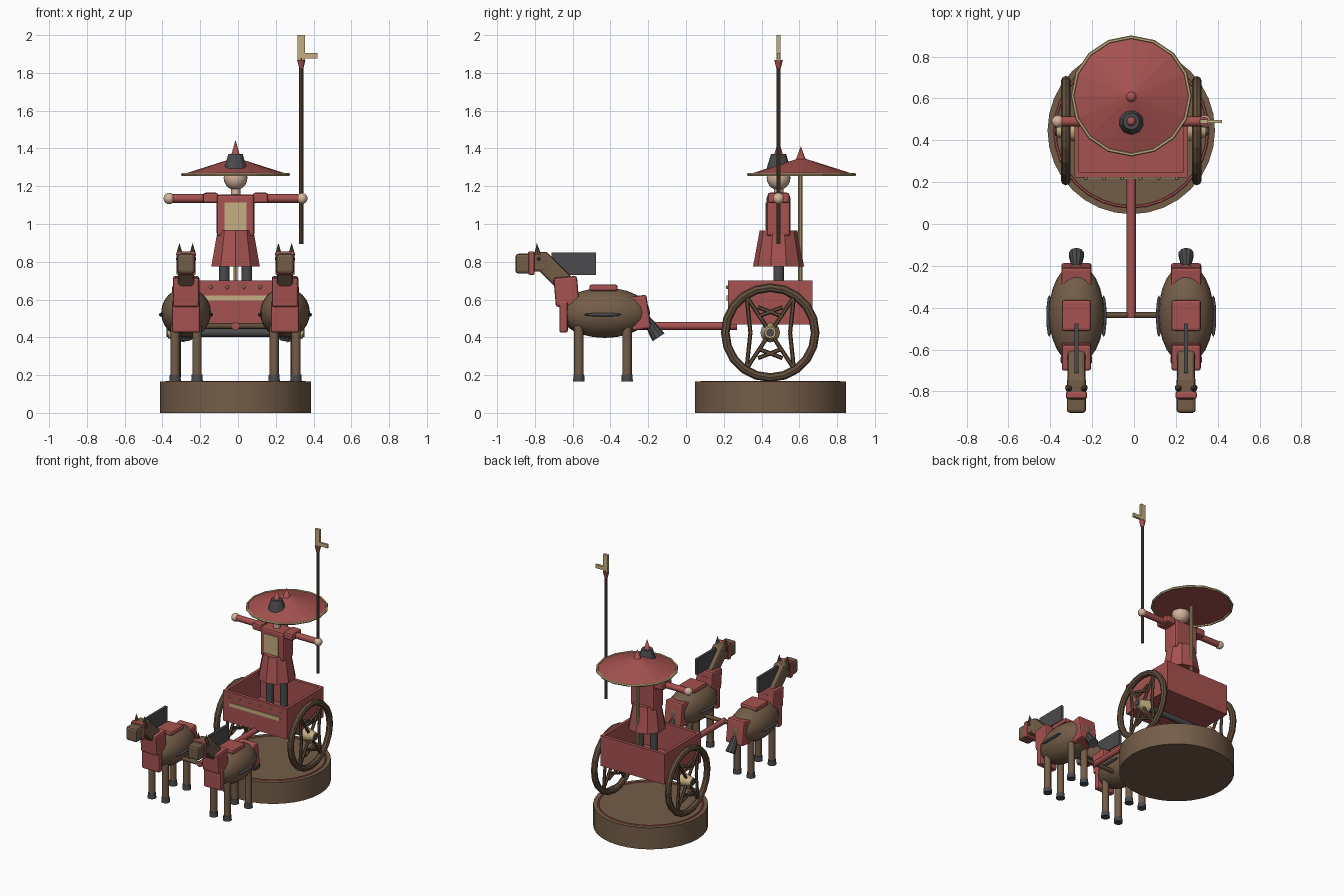
import bpy, math
from mathutils import Vector

if "Cube" in bpy.data.objects:
    bpy.data.objects.remove(bpy.data.objects["Cube"])

CX = -0.013   # centre line of the chariot


def mat(name, c):
    m = bpy.data.materials.new(name)
    m.diffuse_color = (*c, 1)
    m.use_nodes = True
    m.node_tree.nodes["Principled BSDF"].inputs["Base Color"].default_value = m.diffuse_color
    return m


RED = mat("lacquer_red", (0.38, 0.085, 0.08))
BROWN = mat("hide_brown", (0.175, 0.11, 0.066))
WOOD = mat("dark_wood", (0.125, 0.078, 0.045))
GOLD = mat("pale_gold", (0.56, 0.42, 0.22))
GREY = mat("charcoal", (0.07, 0.07, 0.075))
SKIN = mat("skin", (0.66, 0.45, 0.33))


def finish(name, m, smooth=True):
    o = bpy.context.object
    o.name = name
    o.data.materials.append(m)
    if smooth:
        bpy.ops.object.shade_smooth_by_angle(angle=math.radians(35))
    return o


def box(name, m, c, size, rx=0.0, bevel=0.0):
    bpy.ops.mesh.primitive_cube_add(size=1, location=(c[0] + CX, c[1], c[2]), rotation=(rx, 0, 0))
    o = bpy.context.object
    o.scale = size
    bpy.ops.object.transform_apply(location=False, rotation=False, scale=True)
    if bevel:
        b = o.modifiers.new("bevel", 'BEVEL')
        b.width, b.segments = bevel, 2
    return finish(name, m, False)


def rod(name, m, a, b, r1, r2=None, n=12, smooth=True):
    """Cylinder or cone running from a to b."""
    a, b = Vector(a), Vector(b)
    d = b - a
    mid = (a + b) / 2 + Vector((CX, 0, 0))
    bpy.ops.mesh.primitive_cone_add(vertices=n, radius1=r1, radius2=r1 if r2 is None else r2,
                                    depth=d.length, location=mid,
                                    rotation=d.to_track_quat('Z', 'Y').to_euler())
    return finish(name, m, smooth)


def ball(name, m, c, s, seg=20):
    bpy.ops.mesh.primitive_uv_sphere_add(segments=seg, ring_count=seg // 2, radius=1,
                                         location=(c[0] + CX, c[1], c[2]))
    bpy.context.object.scale = s
    return finish(name, m)


def ring(name, m, c, R, r, rot=(0, 0, 0), n=16, k=6):
    bpy.ops.mesh.primitive_torus_add(major_radius=R, minor_radius=r, major_segments=n, minor_segments=k,
                                     location=(c[0] + CX, c[1], c[2]), rotation=rot)
    return finish(name, m, False)


# Round plinth with red trim
rod("plinth", BROWN, (0, 0.447, 0), (0, 0.447, 0.165), 0.4, n=32)
ring("plinth_trim", RED, (0, 0.447, 0.163), 0.365, 0.008, n=32)

# Open chariot box
YC, AX = 0.446, 0.425
box("box_floor", RED, (0, YC, 0.48), (0.54, 0.445, 0.026))
for y, n in ((0.235, "front_wall"), (0.658, "back_wall")):
    box(n, RED, (0, y, 0.584), (0.54, 0.025, 0.232))
for s in (-1, 1):
    box("side_wall", RED, (s * 0.26, YC, 0.584), (0.022, 0.445, 0.232))
box("front_band", GOLD, (0, 0.22, 0.608), (0.43, 0.01, 0.028))
for i in range(6):
    ball("stud", GOLD, ((i - 2.5) * 0.087, 0.22, 0.665), (0.01, 0.01, 0.01), 8)

# Axle and wheels
rod("axle", GREY, (-0.365, YC, AX), (0.365, YC, AX), 0.022)
for s in (-1, 1):
    x = s * 0.313
    ring("wheel_rim", WOOD, (x, YC, AX), 0.238, 0.023, (0, math.pi / 2, 0), 20, 8)
    rod("hub", GOLD, (s * 0.27, YC, AX), (s * 0.358, YC, AX), 0.052, 0.03)
    # crossed spokes, as (y, z) offsets from the hub
    for u in (-1, 1):
        for v in (-1, 1):
            for p, q in (((0, 0), (0.125, 0.19)), ((0.105, 0), (0.125, 0.19)), ((-0.065, 0.085), (0.065, 0.135))):
                rod("spoke", WOOD, (x, YC + u * p[0], AX + v * p[1]),
                    (x, YC + u * q[0], AX + v * q[1]), 0.011, n=6)

# Draught pole and yoke
rod("draught_pole", RED, (0, -0.45, 0.46), (0, 0.27, 0.46), 0.022)
rod("yoke", WOOD, (-0.26, -0.435, 0.46), (0.26, -0.435, 0.46), 0.015)


def horse(x):
    ball("horse_body", BROWN, (x, -0.43, 0.53), (0.132, 0.24, 0.133), 24)
    for s in (-1, 1):
        for y in (-0.567, -0.312):
            rod("horse_leg", BROWN, (x + s * 0.058, y, 0.19), (x + s * 0.058, y, 0.5), 0.025)
            rod("hoof", GREY, (x + s * 0.058, y, 0.165), (x + s * 0.058, y, 0.203), 0.031, 0.028)
        ball("flank_strap", GREY, (x + s * 0.13, -0.44, 0.52), (0.014, 0.1, 0.01), 12)
        rod("ear", WOOD, (x + s * 0.035, -0.785, 0.835), (x + s * 0.035, -0.79, 0.9), 0.019, 0, n=8)
        ball("eye", GREY, (x + s * 0.046, -0.78, 0.815), (0.008, 0.01, 0.01), 8)
    # neck, head and mane
    box("horse_neck", BROWN, (x, -0.69, 0.735), (0.085, 0.10, 0.25), math.radians(45), 0.015)
    box("horse_head", BROWN, (x, -0.785, 0.80), (0.09, 0.11, 0.105), 0, 0.015)
    box("muzzle", BROWN, (x, -0.86, 0.79), (0.092, 0.085, 0.105), 0, 0.015)
    box("bridle", RED, (x, -0.818, 0.793), (0.102, 0.033, 0.125), 0, 0.008)
    box("mane", GREY, (x, -0.594, 0.79), (0.02, 0.235, 0.118))
    # harness
    box("collar", RED, (x, -0.633, 0.643), (0.14, 0.125, 0.155), math.radians(5), 0.012)
    box("breast_plate", RED, (x, -0.648, 0.51), (0.15, 0.045, 0.17), 0, 0.012)
    box("saddle", RED, (x, -0.437, 0.662), (0.14, 0.15, 0.036), 0, 0.012)
    box("rump_cover", RED, (x, -0.247, 0.53), (0.145, 0.10, 0.18), math.radians(8), 0.012)
    rod("tail", GREY, (x, -0.225, 0.52), (x, -0.145, 0.40), 0.018, 0.038, n=10)


for s in (-1, 1):
    horse(s * 0.262)

# Driver
DY = 0.49
for s in (-1, 1):
    rod("driver_leg", GREY, (s * 0.06, DY, 0.49), (s * 0.06, DY, 0.82), 0.028)
    box("shoulder_pad", RED, (s * 0.132, DY, 1.138), (0.08, 0.115, 0.055), 0, 0.012)
    rod("arm", RED, (s * 0.09, DY, 1.135), (s * 0.335, DY, 1.135), 0.023)
    ball("hand", SKIN, (s * 0.351, DY, 1.135), (0.03, 0.03, 0.03), 16)
rod("robe_skirt", RED, (0, DY, 0.775), (0, DY, 0.965), 0.135, 0.1, n=10, smooth=False)
box("torso", RED, (0, DY, 1.045), (0.2, 0.125, 0.22), 0, 0.015)
box("chest_plate", GOLD, (0, DY - 0.065, 1.042), (0.118, 0.009, 0.145))
rod("neck", SKIN, (0, DY, 1.14), (0, DY, 1.21), 0.025)
ball("head", SKIN, (0, DY, 1.245), (0.063, 0.063, 0.065))
rod("hat", GREY, (0, DY, 1.285), (0, DY, 1.37), 0.066, 0.04, n=10, smooth=False)
rod("hat_spike", RED, (0, DY, 1.365), (0, DY, 1.445), 0.024, 0, n=10)

# Parasol
PY = 0.612
rod("parasol_pole", GOLD, (0, PY - 0.008, 0.49), (0, PY - 0.008, 1.3), 0.012, n=10)
rod("parasol_canopy", RED, (0, PY, 1.262), (0, PY, 1.352), 0.283, 0.0, n=16, smooth=False)
ring("parasol_rim", GOLD, (0, PY, 1.262), 0.28, 0.009, (0, 0, 0), 16)
rod("parasol_finial", RED, (0, PY - 0.004, 1.33), (0, PY - 0.004, 1.412), 0.03, 0, n=10)

# Halberd
HX = 0.348
rod("halberd_shaft", WOOD, (HX, DY, 0.895), (HX, DY, 1.88), 0.0115, n=10)
rod("halberd_collar", RED, (HX, DY, 1.825), (HX, DY, 1.868), 0.012, 0.023, n=10)
box("halberd_blade", GOLD, (HX, DY, 1.933), (0.038, 0.02, 0.134))
box("halberd_hook", GOLD, (HX + 0.05, DY, 1.89), (0.07, 0.016, 0.028))
